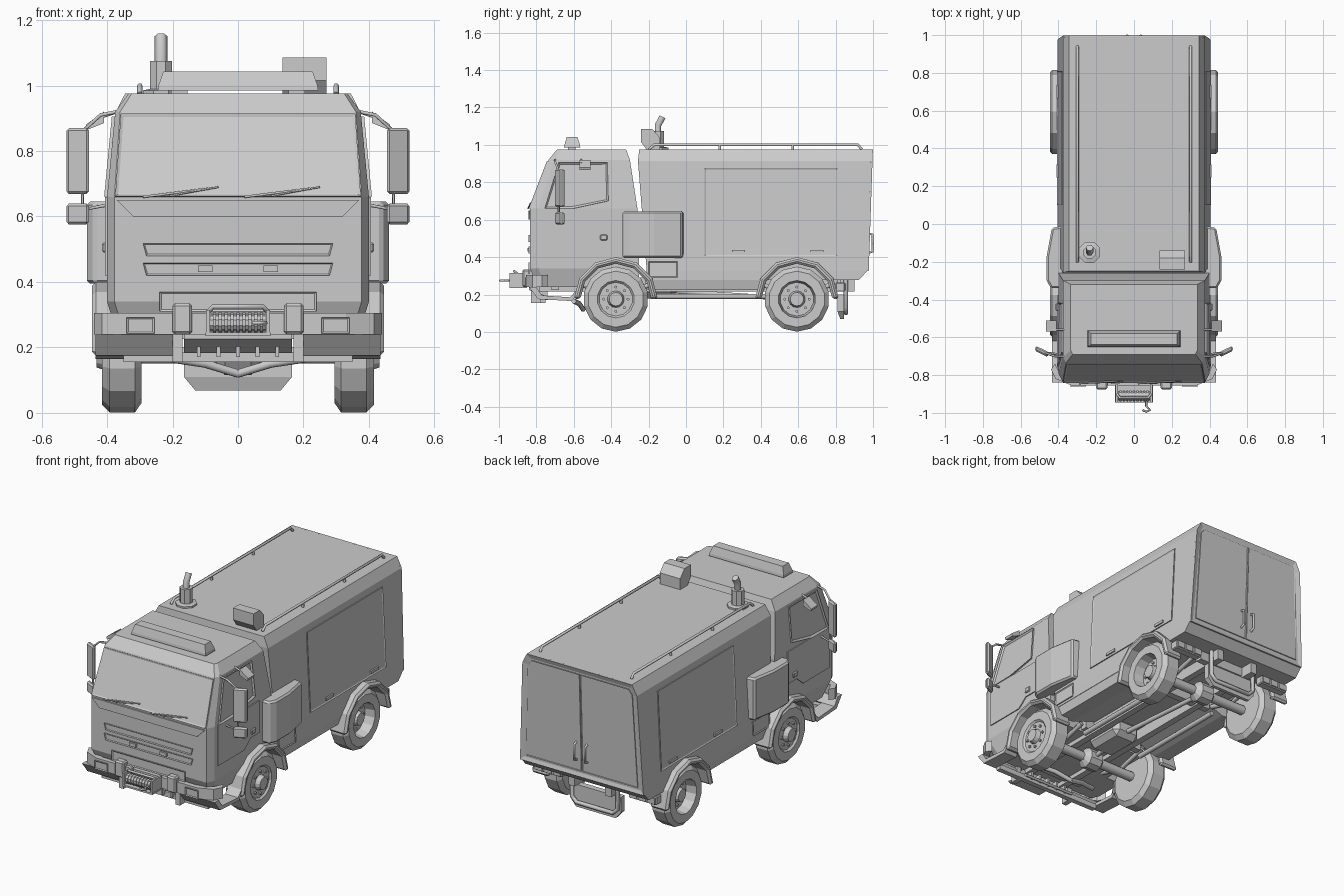
import bpy, bmesh, math
from mathutils import Vector

cube = bpy.data.objects.get("Cube")
if cube:
    bpy.data.objects.remove(cube, do_unlink=True)

grey = (.6, .6, .6, 1)
paint = bpy.data.materials.new("plain grey")
paint.use_nodes = True
paint.diffuse_color = grey
paint.node_tree.nodes["Principled BSDF"].inputs["Base Color"].default_value = grey

# main reference planes
SIDE, ROOF, NOSE, TAIL = .4, .975, -.835, .968
SILL, WAIST, BROW = .24, .66, .92
FRONT_AXLE, REAR_AXLE, HUB = -.375, .593, .175
FORWARD, BACKWARD, OUTWARD = Vector((0, -1, 0)), Vector((0, 1, 0)), Vector((1, 0, 0))

# helpers
def finish(name, data, mirror=False, bevel=0):
    part = bpy.data.objects.new(name, data)
    bpy.context.collection.objects.link(part)
    data.materials.append(paint)
    if bevel:
        edge = part.modifiers.new("bevel", "BEVEL")
        edge.width, edge.segments = bevel, 1
        edge.limit_method, edge.angle_limit = "ANGLE", math.radians(50)
    if mirror:
        part.modifiers.new("mirror", "MIRROR").use_mirror_merge = False
    return part

def mesh_part(name, shape, **options):
    bmesh.ops.recalc_face_normals(shape, faces=shape.faces)
    data = bpy.data.meshes.new(name)
    shape.to_mesh(data)
    shape.free()
    return finish(name, data, **options)

def loft(name, rings, **options):
    shape = bmesh.new()
    rows = [[shape.verts.new(point) for point in ring] for ring in rings]
    for low, high in zip(rows, rows[1:]):
        for i in range(len(low)):
            shape.faces.new((low[i - 1], low[i], high[i], high[i - 1]))
    shape.faces.new(rows[0])
    shape.faces.new(rows[-1])
    return mesh_part(name, shape, **options)

def along(axis, distance, flat):
    point = list(flat)
    point.insert("xyz".index(axis), distance)
    return Vector(point)

def prism(name, outline, axis, span, **options):
    return loft(name, [[along(axis, d, flat) for flat in outline] for d in span], **options)

def rect(across, up):
    return [(across[0], up[0]), (across[1], up[0]), (across[1], up[1]), (across[0], up[1])]

def box(name, x, y, z, **options):
    return prism(name, rect(x, y), "z", z, **options)

def both(half):
    return -half, half

def around(centre, half):
    return centre - half, centre + half

def symmetric(right):
    return right + [(-x, other) for x, other in reversed(right)]

def lathe(name, profile, centre, axis="x", sides=14, **options):
    def ring(distance, radius):
        turns = [math.tau * (i + .5) / sides for i in range(sides)]
        return [along(axis, distance, (radius * math.cos(t), radius * math.sin(t))) + Vector(centre) for t in turns]
    return loft(name, [ring(*step) for step in profile], **options)

def panel(name, corners, facing, rim=0, sink=.004, thick=.006, **options):
    shape = bmesh.new()
    face = shape.faces.new([shape.verts.new(corner) for corner in corners])
    face.normal_update()
    if face.normal.dot(facing) < 0:
        face.normal_flip()
    normal = face.normal.copy()
    raised = bmesh.ops.extrude_face_region(shape, geom=[face])["geom"]
    lid = next(item for item in raised if isinstance(item, bmesh.types.BMFace))
    bmesh.ops.translate(shape, verts=lid.verts, vec=normal * thick)
    if rim:
        bmesh.ops.inset_region(shape, faces=[lid], thickness=rim)
        bmesh.ops.translate(shape, verts=lid.verts, vec=normal * -sink)
    return mesh_part(name, shape, **options)

def tube(name, points, radius, mirror=False):
    curve = bpy.data.curves.new(name, "CURVE")
    curve.dimensions, curve.bevel_depth = "3D", radius
    curve.bevel_resolution, curve.use_fill_caps = 1, True
    line = curve.splines.new("POLY")
    line.points.add(len(points) - 1)
    for target, point in zip(line.points, points):
        target.co = (*point, 1)
    return finish(name, curve, mirror)

def cut_wheel_wells(part):
    for axle in (FRONT_AXLE, REAR_AXLE):
        for side in (-1, 1):
            cutter = lathe("well_cutter", [(side * .27, .2), (side * .6, .2)], (0, axle, HUB))
            cutter.hide_render = True
            well = part.modifiers.new("well", "BOOLEAN")
            well.operation, well.object, well.solver = "DIFFERENCE", cutter, "EXACT"
            bpy.context.view_layer.objects.active = part
            bpy.ops.object.modifier_apply(modifier=well.name)
            bpy.data.objects.remove(cutter, do_unlink=True)

# cab: stacked outlines with angled front corners
def cab_outline(height, half, front, back, corner=.045):
    right = [(half - corner / 2, front), (half, front + corner), (half, back)]
    return [(x, y, height) for x, y in symmetric(right)]

cab = loft("cab", [cab_outline(SILL, .37, -.79, -.25), cab_outline(.34, SIDE, NOSE, -.25),
                   cab_outline(WAIST, SIDE, NOSE, -.26), cab_outline(BROW, .375, -.735, -.3, .03),
                   cab_outline(ROOF, .335, -.69, -.32, .02)])
cut_wheel_wells(cab)

def on_nose(outline):
    return [(x, NOSE + max(0, z - WAIST) * .385, z) for x, z in outline]

def trapezoid(bottom, top, low, high):
    return [(-bottom, low), (bottom, low), (top, high), (-top, high)]

panel("windshield", on_nose(trapezoid(.375, .358, WAIST, .912)), FORWARD, rim=.012)
panel("front_hood", on_nose(trapezoid(.32, .37, .6, .65)), FORWARD, thick=.008)
for height in (.48, .42):
    panel("grille_slot", on_nose(trapezoid(.28, .29, height, height + .038)), FORWARD, rim=.006)
box("grille_catch", around(.1, .022), around(NOSE, .012), around(.44, .01), mirror=True)
panel("lower_grille", on_nose(trapezoid(.24, .24, .31, .37)), FORWARD, rim=.008)
for start in (-.29, .02):
    tube("wiper", [(start, -.845, .66), (start + .2, -.832, .685)], .004)
    tube("wiper_blade", [(start + .08, -.842, .663), (start + .23, -.832, .69)], .003)

# doors follow the inward lean of the cab side
def on_side(outline):
    return [(SIDE - max(0, z - WAIST) * .096, y, z) for y, z in outline]

panel("door", on_side(rect((-.765, FRONT_AXLE), (.47, WAIST))), OUTWARD, mirror=True)
panel("door_step", on_side([(-.765, .42), (-.52, .42), (-.46, .47), (-.765, .47)]), OUTWARD, mirror=True)
panel("door_window", on_side([(-.755, WAIST), (-.6, WAIST), (-.415, .7), (-.42, .905), (-.68, .905)]),
      OUTWARD, rim=.012, thick=.009, sink=.008, mirror=True)
box("door_handle", around(SIDE, .015), around(-.44, .02), around(.505, .015), mirror=True, bevel=.005)

# mirrors
blade = [(.455, -.705), (.525, -.67), (.52, -.645), (.458, -.675)]
prism("main_mirror", blade, "z", (.668, .87), mirror=True, bevel=.008)
prism("wide_mirror", blade, "z", (.575, .64), mirror=True, bevel=.008)
prism("kerb_mirror", [(.41, .92), (.465, .88), (.46, .865), (.41, .885)], "y", around(-.54, .03), mirror=True)
tube("kerb_mirror_arm", [(.37, -.56, BROW), (.43, -.56, .9)], .006, mirror=True)
tube("mirror_arm", [(.37, -.7, BROW), (.42, -.7, .91), (.475, -.68, .86), (.475, -.68, .62), (SIDE, -.69, .635)],
     .006, mirror=True)

# stacked rectangles
def slab(height, half, front, back):
    return [(x, y, height) for x, y in rect(both(half), (front, back))]

# light bar
loft("light_bar", [slab(.985, .245, -.652, -.565), slab(1, .243, -.65, -.567), slab(1.043, .228, -.637, -.58)])
box("light_bar_foot", around(.18, .025), around(-.61, .02), around(ROOF, .02), mirror=True)

# body with leaning sides, chamfered roof edges and a framed rear
body = loft("body", [slab(.278, .405, -.21, .925), slab(.325, .405, -.21, TAIL),
                     slab(.915, .376, -.257, TAIL + .02), slab(ROOF, .345, -.25, TAIL + .022)])
cut_wheel_wells(body)
prism("body_skirt", [(.15, .28), (.3, .225), (.39, .225), (.403, .28)], "y", (-.18, .41), mirror=True)

def on_body(across, up):
    return [(.405 - (z - .325) * .049, y, z) for y, z in rect(across, up)]

def on_tail(outline):
    return [(x, TAIL + (z - .325) * .034, z) for x, z in outline]

panel("side_hatch", on_body((.1, .81), (.405, .875)), OUTWARD, rim=.01, mirror=True)
panel("skirt_locker", on_body((-.2, -.045), (.29, .375)), OUTWARD, rim=.007, mirror=True)
for spot in (.28, .7):
    box("hatch_handle", around(SIDE, .01), around(spot, .035), around(.43, .008), mirror=True)
panel("rear_frame", on_tail(symmetric([(.405, .325), (.376, .915), (.345, ROOF)])), BACKWARD,
      rim=.03, thick=.009, sink=.008)
panel("rear_door", on_tail([(.003, .36), (.365, .36), (.342, .91), (.32, .94), (.003, .94)]), BACKWARD,
      rim=.004, sink=.002, mirror=True)
grip = TAIL + .03
tube("rear_door_handle", [(.035, TAIL, .42), (.035, grip, .43), (.035, grip, .52), (.035, TAIL, .53)], .007, mirror=True)

# roof rails
tube("roof_rail", [(.3, -.2, ROOF), (.3, -.17, 1), (.3, BROW, 1), (.3, .94, ROOF)], .008, mirror=True)
for spot in (.18, .57):
    tube("rail_post", [(.3, spot, ROOF), (.3, spot, 1)], .008, mirror=True)

# storage lockers behind the cab
locker = [(.37, -.34), (.44, -.34), (.462, -.3), (.462, -.17), (.435, -.02), (.37, -.01)]
prism("side_locker", locker, "z", (.395, .645), mirror=True, bevel=.01)

# exhaust stack and air intake
stack = Vector((-.235, -.15, 1))
lathe("stack_base", [(-.03, .06), (-.015, .06), (-.01, .036), (.075, .036)], stack, "z", sides=8)
tube("stack_pipe", [stack, stack + Vector((0, 0, .105)), stack + Vector((0, .025, .15))], .02)
prism("air_intake", [(-.24, 1.015), (-.24, 1.085), (-.18, 1.085), (-.14, 1.04), (-.14, ROOF), (-.21, ROOF)],
      "x", around(.203, .067))

# wheels, arches and axles
tyre = [(.295, .09), (.295, .145), (.315, .174), (.392, .174), (.415, .15), (.415, .1)]
arc = [math.pi * step / 6 for step in range(7)]
for axle, dish, cap in ((FRONT_AXLE, .405, .432), (REAR_AXLE, .355, .39)):
    centre = Vector((0, axle, HUB))
    rim = [(dish, .09), (dish, .045), (cap, .036), (cap, .005)]
    lathe("wheel", tyre + rim, centre, mirror=True)
    for nut in range(8):
        turn = math.tau * nut / 8
        lathe("wheel_nut", [(dish - .01, .008), (dish + .01, .008)],
              centre + Vector((0, math.cos(turn), math.sin(turn))) * .065, sides=6, mirror=True)
    arch = [(r * math.cos(t), r * math.sin(t)) for r, turns in ((.225, arc), (.19, arc[::-1])) for t in turns]
    prism("wheel_arch", [(axle + y, HUB + z) for y, z in arch], "x", (.33, .446), mirror=True, bevel=.012)
    tube("axle", [centre - OUTWARD * .3, centre + OUTWARD * .3], .028)
    lathe("differential", [(-.07, .02), (-.04, .06), (.04, .06), (.07, .02)], centre, sides=10)
    tube("leaf_spring", [(.22, axle - .18, .25), (.22, axle, .2), (.22, axle + .18, .25)], .014, mirror=True)

# chassis
box("chassis_rail", around(.12, .02), (-.78, .9), (.215, .29), mirror=True)
for spot in (-.7, -.2, .4, .8):
    box("cross_member", both(.2), around(spot, .02), around(.255, .03))
box("gearbox", both(.09), (-.3, -.05), (.18, .29), bevel=.03)
tube("drive_shaft", [(0, FRONT_AXLE, HUB), (0, -.1, .22), (0, REAR_AXLE, HUB)], .014)
tube("side_bar", [(.2, -.19, .19), (.2, .44, .19)], .015, mirror=True)

# front bumper, lower apron and tow points
outer = [(.44, -.77), (.415, -.82), (.33, -.855)]
inner = [(-x * .95, y + .03) for x, y in outer]
prism("bumper", symmetric(outer) + symmetric(inner), "z", (SILL, .305))
apron = [(-.84, SILL), (-.79, .175), (-.61, .165), (-.55, SILL), (-.57, SILL), (-.62, .185), (-.77, .195), (-.8, SILL)]
prism("apron_side", apron, "x", (.35, .435), mirror=True)
prism("apron_front", apron[:2] + apron[-2:], "x", (.2, .35), mirror=True)
box("apron_bar", both(.35), (-.78, -.75), (.155, .185))
panel("headlight", [(x, -.855, z) for x, z in rect((.255, .34), (.242, .292))], FORWARD, rim=.008, mirror=True)
box("tow_bracket", around(.17, .03), (-.875, -.8), (SILL, .335), mirror=True, bevel=.008)
box("tow_leg", around(.185, .015), (-.83, -.78), (.155, SILL), mirror=True)
prism("skid_plate", [(-.84, SILL), (-.84, .225), (-.74, .17), (-.73, .18)], "x", both(.165))
for rib in range(5):
    box("skid_rib", around(rib * .06 - .12, .006), (-.8, -.74), (.17, .22))
tube("steering_arm", [(0, -.55, .12), (.1, -.57, .15), (.2, -.6, .165)], .014, mirror=True)

# winch
drum = Vector((0, -.91, .275))
lathe("winch_drum", [(-.085, .026), (.085, .026)], drum, sides=10)
for coil in range(-4, 5):
    lathe("winch_cable", [(-.005, .031), (.005, .031)], drum + OUTWARD * coil * .018, sides=10)
box("winch_side", around(.092, .006), (-.945, -.85), (SILL, .315), mirror=True)
box("winch_base", both(.1), (-.945, -.85), around(SILL, .005))
tube("winch_guard", [(-.09, -.9, .31), (-.075, -.92, .325), (.075, -.92, .325), (.09, -.9, .31)], .007)
hook = [(0, 0), (0, -.055), (.02, -.075), (0, -.084), (-.02, -.075)]
tube("winch_hook", [drum + Vector((x + .065, y, 0)) for x, y in hook], .006)

# rear guard and tail lamps
loft("rear_guard", [slab(.068, .13, .825, .845), slab(.11, .165, .81, .845), slab(.2, .165, .81, .845)])
tube("guard_frame", [(0, .855, .1), (.12, .855, .1), (.15, .855, .13), (.15, .855, .28)], .012, mirror=True)
box("tail_lamp", around(.31, .09), (.8, .85), around(SILL, .025), mirror=True, bevel=.005)
box("lamp_mount", around(.3, .06), (.81, .83), (.26, .285), mirror=True)
for spot in (.25, .31, .37):
    panel("tail_lens", [(x, .85, z) for x, z in rect(around(spot, .024), around(SILL, .018))], BACKWARD, mirror=True)
